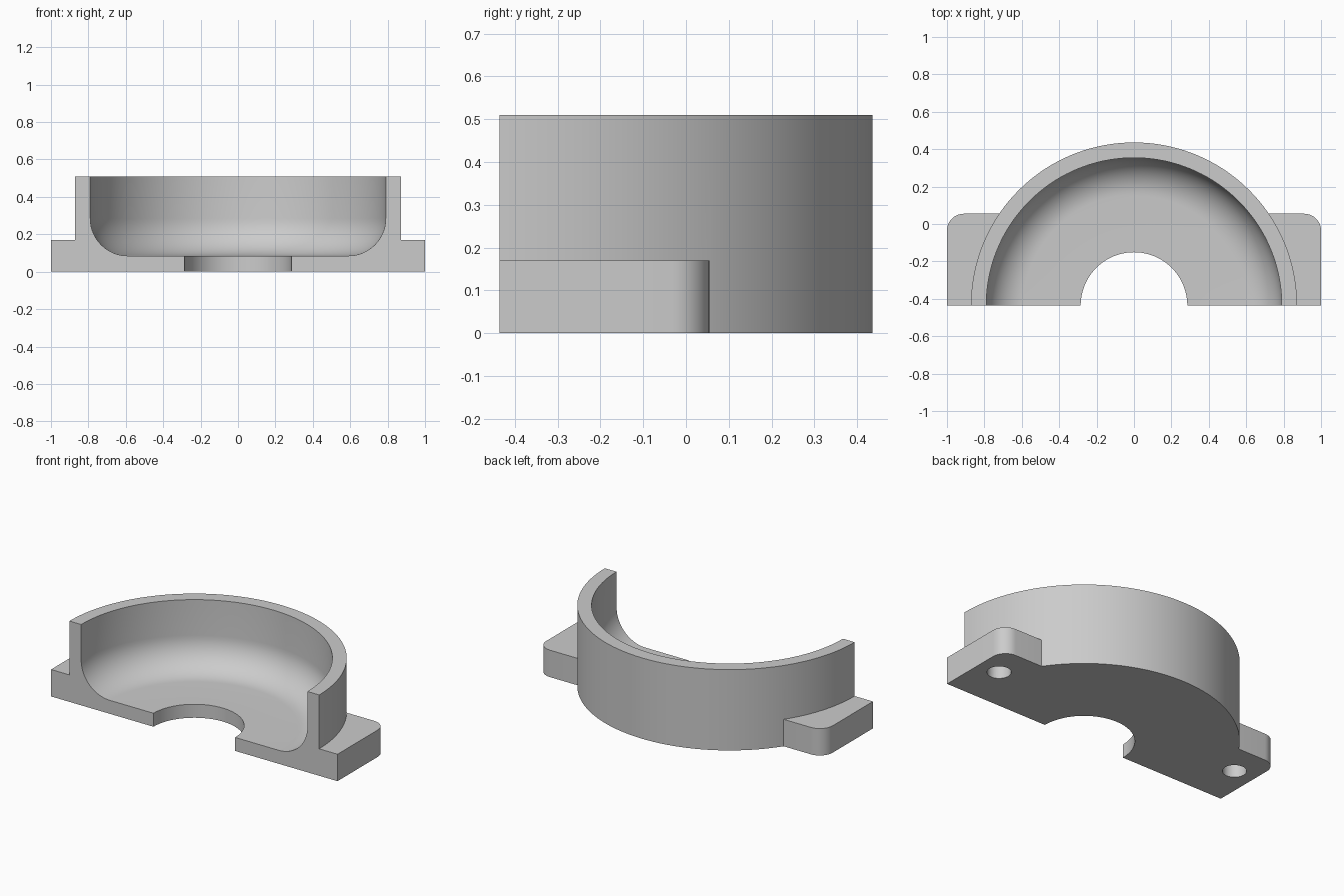
import bpy, bmesh
from math import pi, sin, cos, radians
from mathutils import Vector

old = bpy.data.objects.get("Cube")
if old:
    bpy.data.objects.remove(old, do_unlink=True)

FRONT = -0.436          # plane of the cut face, also holds the turning axis
OUTER, INNER, BORE = 0.872, 0.79, 0.285
HEIGHT, FLOOR, EAR_TOP = 0.51, 0.085, 0.17
FILLET = 0.2

grey = bpy.data.materials.new("plain grey")
grey.use_nodes = True
colour = (0.6, 0.6, 0.6, 1)
grey.diffuse_color = colour
grey.node_tree.nodes["Principled BSDF"].inputs["Base Color"].default_value = colour


def finish(bm, name):
    bmesh.ops.recalc_face_normals(bm, faces=bm.faces)
    mesh = bpy.data.meshes.new(name)
    bm.to_mesh(mesh)
    bm.free()
    mesh.materials.append(grey)
    obj = bpy.data.objects.new(name, mesh)
    bpy.context.collection.objects.link(obj)
    return obj


def arc(cx, cy, r, start, end, steps):
    angles = [radians(start + (end - start) * i / steps) for i in range(steps + 1)]
    return [(cx + r * cos(a), cy + r * sin(a)) for a in angles]


def prism(name, outline, z0, z1):
    bm = bmesh.new()
    face = bm.faces.new([bm.verts.new((x, y, z0)) for x, y in outline])
    top = bmesh.ops.extrude_face_region(bm, geom=[face], use_keep_orig=True)
    moved = [v for v in top["geom"] if isinstance(v, bmesh.types.BMVert)]
    bmesh.ops.translate(bm, verts=moved, vec=(0, 0, z1 - z0))
    return finish(bm, name)


def combine(target, tool, operation):
    mod = target.modifiers.new(operation.lower(), 'BOOLEAN')
    mod.operation, mod.solver, mod.object = operation, 'EXACT', tool
    bpy.context.view_layer.objects.active = target
    bpy.ops.object.modifier_apply(modifier=mod.name)
    bpy.data.objects.remove(tool, do_unlink=True)


# Half cup: wall, rounded inner corner, floor and centre bore in one half turn
profile = [(BORE, 0), (OUTER, 0), (OUTER, HEIGHT), (INNER, HEIGHT)]
profile += arc(INNER - FILLET, FLOOR + FILLET, FILLET, 0, -90, 14)
profile += [(BORE, FLOOR)]
bm = bmesh.new()
ring = [bm.verts.new((r, FRONT, z)) for r, z in profile]
edges = [bm.edges.new((a, b)) for a, b in zip(ring, ring[1:] + ring[:1])]
bmesh.ops.spin(bm, geom=ring + edges, cent=Vector((0, FRONT, 0)), axis=Vector((0, 0, 1)),
               angle=pi, steps=72)
bmesh.ops.holes_fill(bm, edges=[e for e in bm.edges if e.is_boundary], sides=0)
housing = finish(bm, "half_housing")

# Mounting ears with one rounded corner, and blind screw holes underneath
for side in (1, -1):
    outline = [(0.77, FRONT), (1, FRONT)] + arc(0.91, -0.035, 0.09, 0, 90, 10) + [(0.7, 0.055)]
    ear = prism("mounting_ear", [(side * x, y) for x, y in outline], 0, EAR_TOP)
    combine(housing, ear, 'UNION')
for side in (1, -1):
    circle = arc(side * 0.86, -0.15, 0.068, 0, 360, 32)[:-1]
    drill = prism("screw_hole_cutter", circle, -0.05, 0.12)
    drill.hide_render = True
    combine(housing, drill, 'DIFFERENCE')

# Smooth curved walls with crisp edges
bpy.ops.object.select_all(action='DESELECT')
housing.select_set(True)
bpy.context.view_layer.objects.active = housing
bpy.ops.object.shade_smooth_by_angle(angle=radians(30))
